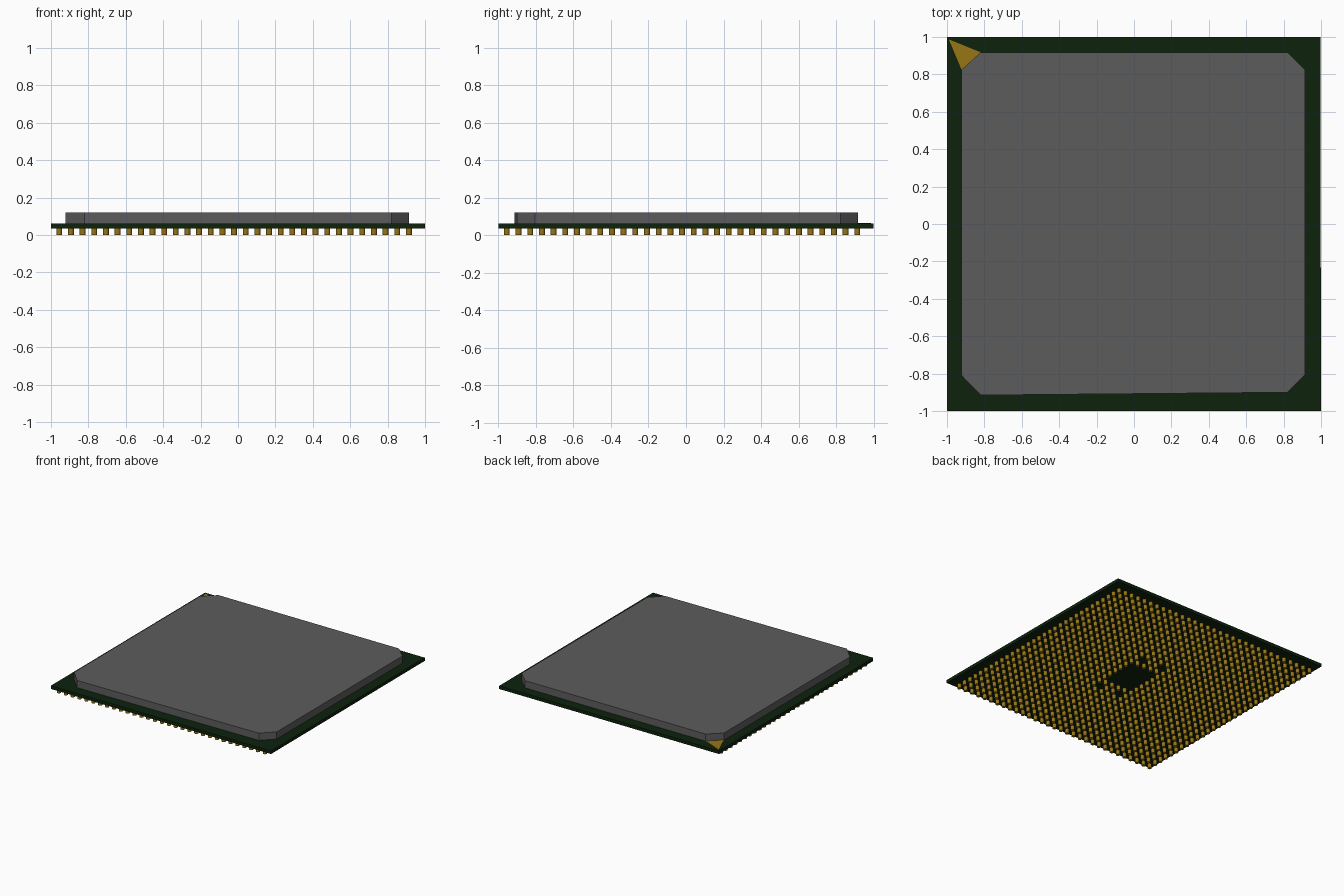
import bpy, bmesh, math

old = bpy.data.objects.get("Cube")
if old:
    bpy.data.objects.remove(old, do_unlink=True)


def material(name, rgb, roughness=0.6):
    mat = bpy.data.materials.new(name)
    mat.use_nodes = True
    mat.diffuse_color = (*rgb, 1)
    shader = mat.node_tree.nodes["Principled BSDF"]
    shader.inputs["Base Color"].default_value = (*rgb, 1)
    shader.inputs["Roughness"].default_value = roughness
    return mat


def add_prism(bm, outline, low, high):
    """Extrude a counter-clockwise outline between two heights."""
    bottom = [bm.verts.new((x, y, low)) for x, y in outline]
    top = [bm.verts.new((x, y, high)) for x, y in outline]
    bm.faces.new(bottom[::-1])
    bm.faces.new(top)
    n = len(outline)
    for i in range(n):
        j = (i + 1) % n
        bm.faces.new((bottom[i], bottom[j], top[j], top[i]))


def make_part(name, outlines, low, high, mat):
    bm = bmesh.new()
    for outline in outlines:
        add_prism(bm, outline, low, high)
    mesh = bpy.data.meshes.new(name)
    bm.to_mesh(mesh)
    bm.free()
    mesh.materials.append(mat)
    obj = bpy.data.objects.new(name, mesh)
    bpy.context.collection.objects.link(obj)
    return obj


green = material("dark board green", (0.004, 0.016, 0.004))
grey = material("lid grey", (0.108, 0.108, 0.108))
gold = material("contact gold", (0.31, 0.18, 0.008))

BOARD_LOW, BOARD_TOP, LID_TOP = 0.035, 0.061, 0.12

# Circuit board
make_part("board", [[(-1, -1), (1, -1), (0.996, 1), (-1, 1)]],
          BOARD_LOW, BOARD_TOP, green)

# Heat spreader lid with cut corners
lid = [(-0.82, -0.915), (0.82, -0.9), (0.915, -0.805), (0.915, 0.825),
       (0.82, 0.918), (-0.82, 0.918), (-0.922, 0.825), (-0.922, -0.81)]
make_part("lid", [lid], BOARD_TOP, LID_TOP, grey)

# Corner marker plate
make_part("corner_marker", [[(-0.99, 0.987), (-0.922, 0.825), (-0.82, 0.918)]],
          BOARD_TOP, BOARD_TOP + 0.002, gold)

# Grid of contact pins, leaving out the middle block and four key positions
COUNT, PITCH, RADIUS, SIDES = 31, 0.0623, 0.0155, 12
OFFSET = -0.021
pins = []
for column in range(COUNT):
    for row in range(COUNT):
        across = abs(column - COUNT / 2)
        along = abs(row - COUNT // 2)
        if across < 2 and along <= 2 or across == 1.5 and along == 4:
            continue
        cx = OFFSET + (column - COUNT // 2) * PITCH
        cy = OFFSET + (row - COUNT // 2) * PITCH
        pins.append([(cx + RADIUS * math.cos(math.tau * k / SIDES),
                      cy + RADIUS * math.sin(math.tau * k / SIDES))
                     for k in range(SIDES)])
pin_grid = make_part("contact_pins", pins, 0, BOARD_LOW, gold)

bpy.ops.object.select_all(action="DESELECT")
pin_grid.select_set(True)
bpy.context.view_layer.objects.active = pin_grid
bpy.ops.object.shade_smooth_by_angle(angle=math.radians(40))
